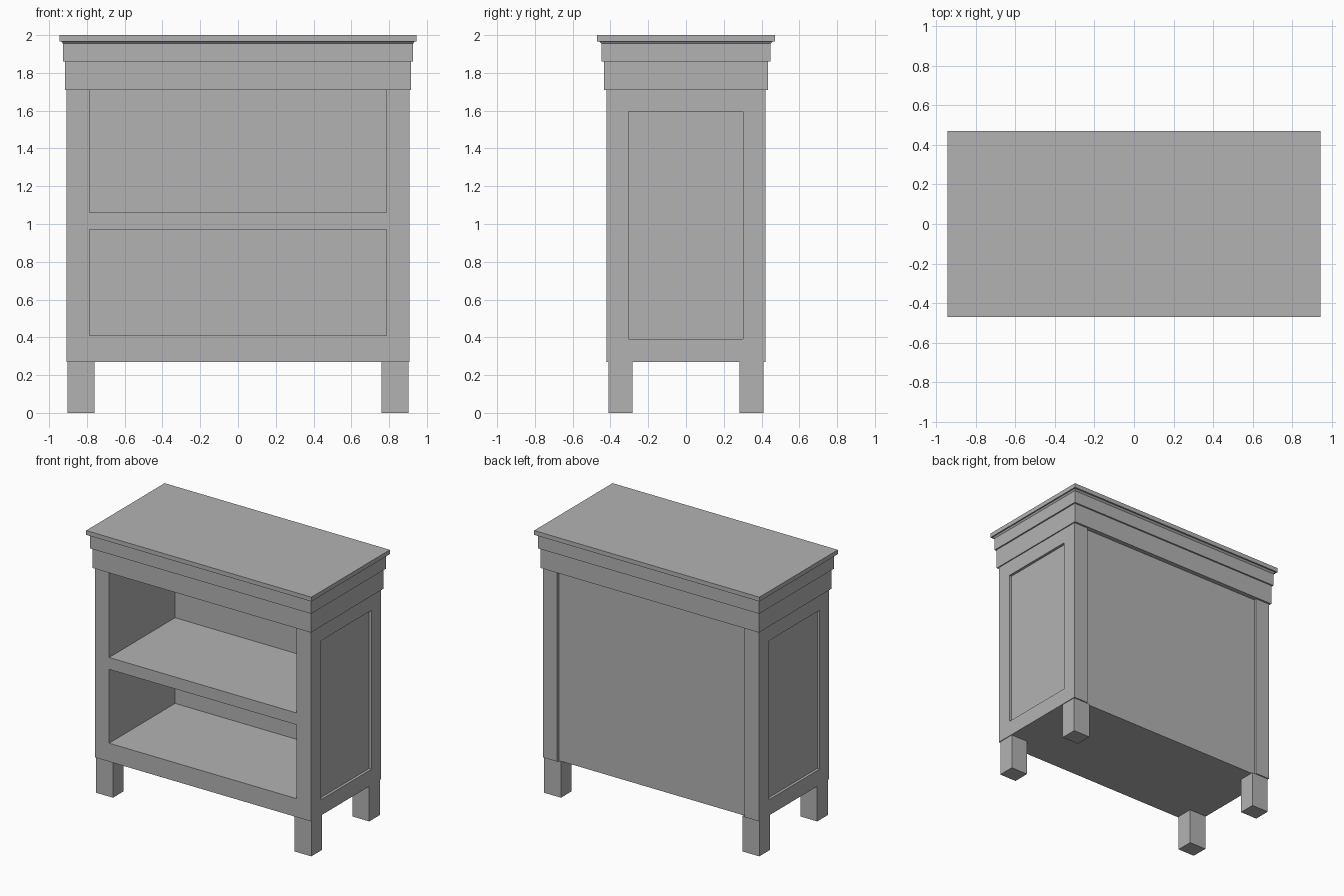
import bpy
import bmesh
from mathutils import Vector

default = bpy.data.objects.get("Cube")
if default:
    bpy.data.objects.remove(default, do_unlink=True)

GREY = (0.45, 0.45, 0.45, 1.0)
paint = bpy.data.materials.new("plain grey")
paint.use_nodes = True
paint.diffuse_color = GREY
paint.node_tree.nodes["Principled BSDF"].inputs["Base Color"].default_value = GREY


def box(name, low, high, taper=(0, 0)):
    """Box between two corners; taper pulls the bottom face in on x and y."""
    low, high = Vector(low), Vector(high)
    middle, size = (low + high) / 2, high - low
    bm = bmesh.new()
    bmesh.ops.create_cube(bm, size=1)
    for v in bm.verts:
        bottom = v.co.z < 0
        v.co = middle + v.co * size
        if bottom:
            v.co.x -= taper[0] if v.co.x > middle.x else -taper[0]
            v.co.y -= taper[1] if v.co.y > middle.y else -taper[1]
    mesh = bpy.data.meshes.new(name)
    bm.to_mesh(mesh)
    bm.free()
    mesh.materials.append(paint)
    obj = bpy.data.objects.new(name, mesh)
    bpy.context.collection.objects.link(obj)
    return obj


def slab(name, half_x, half_y, z0, z1, taper=(0, 0)):
    return box(name, (-half_x, -half_y, z0), (half_x, half_y, z1), taper)


def carve(target, low, high):
    """Cut a box-shaped hollow out of the target."""
    cutter = box("cutter", low, high)
    cutter.hide_render = True
    mod = target.modifiers.new("hollow", 'BOOLEAN')
    mod.operation = 'DIFFERENCE'
    mod.solver = 'EXACT'
    mod.object = cutter
    bpy.context.view_layer.objects.active = target
    bpy.ops.object.modifier_apply(modifier=mod.name)
    bpy.data.objects.remove(cutter, do_unlink=True)


# Main cabinet body
WIDE, DEEP, BASE, TOP = 0.908, 0.42, 0.27, 1.71
OPEN, RECESS, OVER = 0.787, 0.02, 0.1
cabinet = slab("cabinet_body", WIDE, DEEP, BASE, TOP)

# Two open shelf bays at the front
for z0, z1 in ((0.41, 0.97), (1.06, TOP + OVER)):
    carve(cabinet, (-OPEN, -DEEP - OVER, z0), (OPEN, 0.37, z1))

# Recessed back between the rear posts
carve(cabinet, (-OPEN, DEEP - RECESS, BASE - OVER), (OPEN, DEEP + OVER, TOP + OVER))

# Recessed side panels
for side in (-1, 1):
    xs = sorted((side * (WIDE - RECESS), side * (WIDE + OVER)))
    carve(cabinet, (xs[0], -0.305, 0.39), (xs[1], 0.302, 1.595))

# Stepped cornice and top board
slab("lower_cornice", 0.916, 0.435, TOP, 1.86)
slab("upper_cornice", 0.927, 0.447, 1.86, 1.955)
slab("cornice_bevel", 0.936, 0.459, 1.955, 1.967, (0.009, 0.012))
slab("top_board", 0.945, 0.47, 1.967, 2.0)

# Four square legs
for x, side in ((-0.832, "right"), (0.832, "left")):
    for y, end in ((-0.347, "front"), (0.347, "back")):
        box(f"{end}_{side}_leg", (x - 0.071, y - 0.064, 0), (x + 0.071, y + 0.064, BASE))
